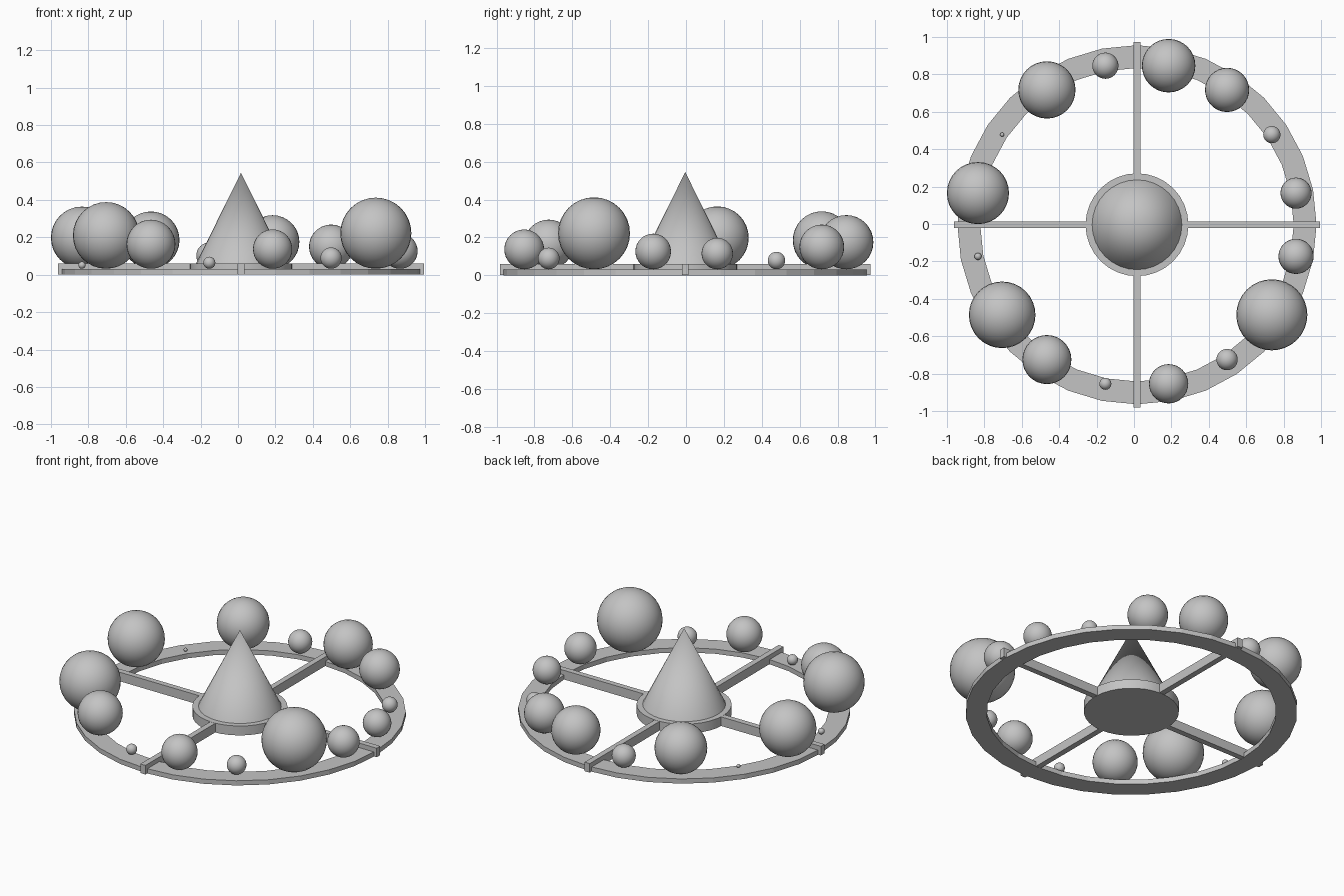
import bpy
import bmesh
from math import cos, sin, pi, radians
from mathutils import Matrix

cube = bpy.data.objects.get("Cube")
if cube:
    bpy.data.objects.remove(cube, do_unlink=True)

CX, CY = 0.016, -0.004
RING_TOP, HUB_TOP = 0.03, 0.06

grey = bpy.data.materials.new("plain_grey")
grey.use_nodes = True
colour = (0.55, 0.55, 0.55, 1)
grey.diffuse_color = colour
grey.node_tree.nodes["Principled BSDF"].inputs["Base Color"].default_value = colour


def add_part(name, bm, location, smooth=False):
    bmesh.ops.recalc_face_normals(bm, faces=bm.faces)
    mesh = bpy.data.meshes.new(name)
    bm.to_mesh(mesh)
    bm.free()
    mesh.materials.append(grey)
    obj = bpy.data.objects.new(name, mesh)
    obj.location = location
    bpy.context.collection.objects.link(obj)
    if smooth:
        bpy.ops.object.select_all(action="DESELECT")
        obj.select_set(True)
        bpy.context.view_layer.objects.active = obj
        bpy.ops.object.shade_smooth_by_angle(angle=radians(35))
    return obj


def add_cone(name, r1, r2, bottom, top):
    bm = bmesh.new()
    bmesh.ops.create_cone(bm, cap_ends=True, segments=32, radius1=r1,
                          radius2=r2, depth=top - bottom)
    return add_part(name, bm, (CX, CY, (bottom + top) / 2), smooth=True)


# Flat rim: rectangular section swept round in straight segments
def add_ring(name, inner, outer, height, sides):
    bm = bmesh.new()
    section = ((inner, 0), (outer, 0), (outer, height), (inner, height))
    loops = []
    for i in range(sides):
        a = 2 * pi * i / sides
        loops.append([bm.verts.new((r * cos(a), r * sin(a), z)) for r, z in section])
    for i in range(sides):
        here, after = loops[i], loops[(i + 1) % sides]
        for j in range(4):
            k = (j + 1) % 4
            bm.faces.new((here[j], after[j], after[k], here[k]))
    return add_part(name, bm, (CX, CY, 0))


add_ring("outer_ring", 0.838, 0.96, RING_TOP, 32)

# Hub and central cone
add_cone("hub", 0.275, 0.275, 0, HUB_TOP)
add_cone("central_cone", 0.24, 0, HUB_TOP, 0.545)

# Four spokes, reaching just past the rim
for i, side in enumerate(("left", "back", "right", "front")):
    bm = bmesh.new()
    bmesh.ops.create_cube(bm, size=1)
    length, start = 0.738, 0.24
    bmesh.ops.scale(bm, vec=(length, 0.036, HUB_TOP - 0.002), verts=bm.verts)
    bmesh.ops.translate(bm, vec=(start + length / 2, 0, 0), verts=bm.verts)
    bmesh.ops.rotate(bm, cent=(0, 0, 0), verts=bm.verts,
                     matrix=Matrix.Rotation(i * pi / 2, 3, "Z"))
    add_part("spoke_" + side, bm, (CX, CY, HUB_TOP / 2))

# Balls of varied size, evenly spaced and resting on the rim
radii = (0.083, 0.046, 0.118, 0.143, 0.07, 0.153, 0.011, 0.166,
         0.019, 0.178, 0.131, 0.032, 0.105, 0.057, 0.19, 0.094)
for i, r in enumerate(radii):
    a = (i + 0.5) * 2 * pi / len(radii)
    bm = bmesh.new()
    bmesh.ops.create_uvsphere(bm, u_segments=32, v_segments=16, radius=r)
    add_part("ball_%02d" % (i + 1), bm,
             (CX + 0.867 * cos(a), CY + 0.867 * sin(a), RING_TOP + 0.002 + r), smooth=True)
